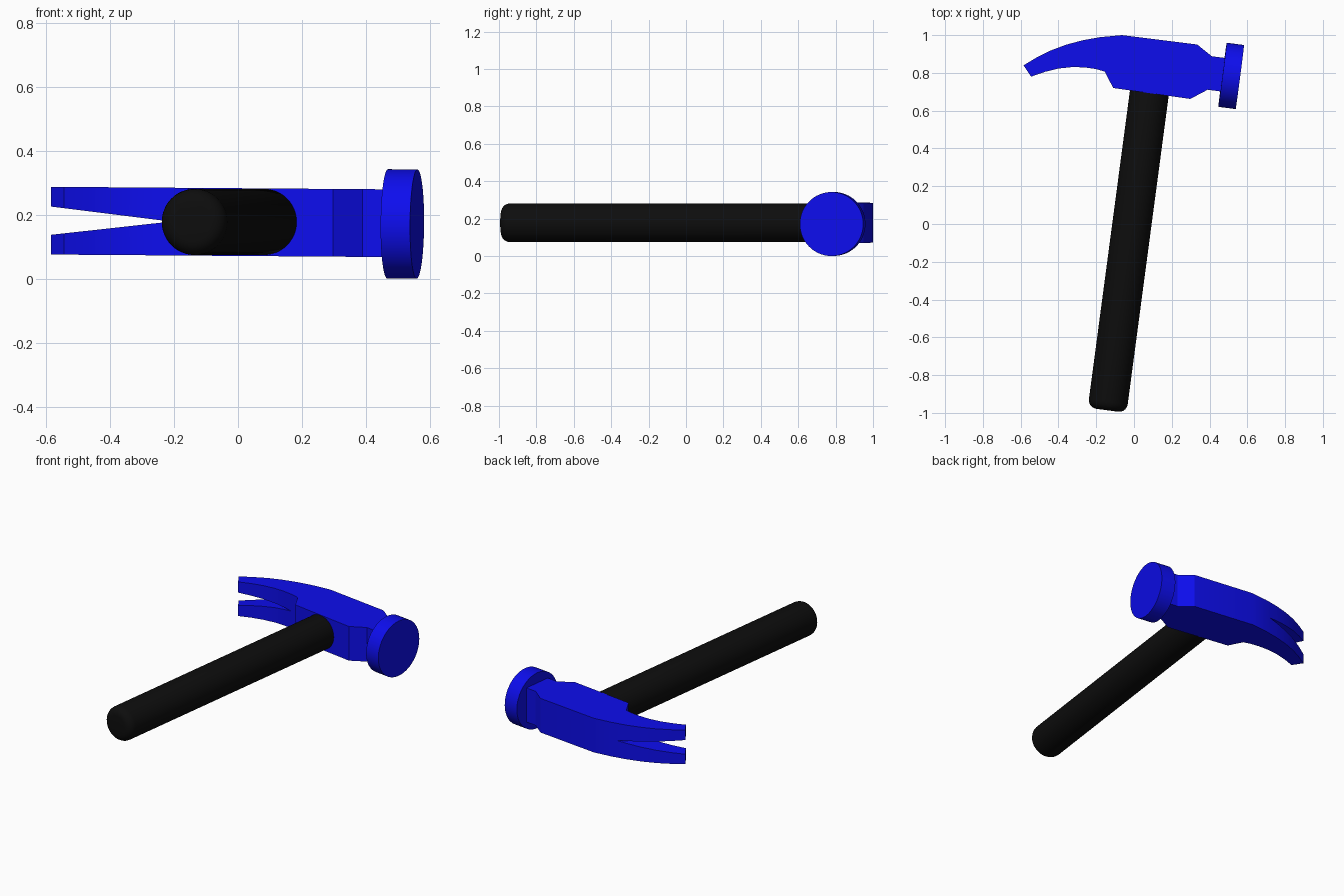
import bpy, bmesh, math
from mathutils import Vector

if "Cube" in bpy.data.objects:
    bpy.data.objects.remove(bpy.data.objects["Cube"])


def material(name, color):
    m = bpy.data.materials.new(name)
    m.diffuse_color = (*color, 1)
    m.use_nodes = True
    m.node_tree.nodes["Principled BSDF"].inputs["Base Color"].default_value = m.diffuse_color
    return m


blue = material("blue", (0.004, 0.004, 0.85))
black = material("black", (0.004, 0.004, 0.004))


def centre_z(x):
    # the head leans very slightly along its length
    return 0.1775 - 0.0075 * x


def prism(name, low, high, mat):
    # closed solid between two matching outlines
    n = len(low)
    faces = [tuple(range(n))[::-1], tuple(range(n, 2 * n))]
    faces += [(i, (i + 1) % n, n + (i + 1) % n, n + i) for i in range(n)]
    me = bpy.data.meshes.new(name)
    me.from_pydata(low + high, [], faces)
    bm = bmesh.new()
    bm.from_mesh(me)
    bmesh.ops.recalc_face_normals(bm, faces=bm.faces)
    bm.to_mesh(me)
    bm.free()
    me.materials.append(mat)
    ob = bpy.data.objects.new(name, me)
    bpy.context.collection.objects.link(ob)
    return ob


def cylinder(name, a, b, radius, sides, mat):
    a, b = Vector(a), Vector(b)
    bpy.ops.mesh.primitive_cylinder_add(vertices=sides, radius=radius,
                                        depth=(b - a).length, location=(a + b) / 2)
    ob = bpy.context.object
    ob.name = name
    ob.rotation_euler = (b - a).to_track_quat('Z', 'Y').to_euler()
    ob.data.materials.append(mat)
    return ob


def smooth(ob):
    bpy.ops.object.select_all(action='DESELECT')
    ob.select_set(True)
    bpy.context.view_layer.objects.active = ob
    bpy.ops.object.shade_smooth_by_angle(angle=math.radians(25))


# head: side profile with curved claw, block and neck
profile = [(-0.585, 0.84), (-0.52, 0.879), (-0.44, 0.919), (-0.36, 0.949),
           (-0.27, 0.973), (-0.18, 0.989), (-0.065, 1.0),
           (0.335, 0.95), (0.412, 0.888), (0.50, 0.877),
           (0.47, 0.70), (0.39, 0.711), (0.298, 0.662),
           (-0.11, 0.72), (-0.155, 0.807), (-0.20, 0.82), (-0.26, 0.829),
           (-0.325, 0.831), (-0.40, 0.823), (-0.47, 0.806), (-0.545, 0.78)]
half = 0.106
head = prism("claw_head",
             [(x, y, centre_z(x) - half) for x, y in profile],
             [(x, y, centre_z(x) + half) for x, y in profile], blue)

# V-shaped nail slot cut through the claw
wedge = [(-0.21, 0.0), (-0.66, 0.053), (-0.66, -0.053)]
cutter = prism("slot_cutter",
               [(x, 0.5, centre_z(x) + z) for x, z in wedge],
               [(x, 1.2, centre_z(x) + z) for x, z in wedge], blue)
cutter.hide_render = True
cut = head.modifiers.new("slot", 'BOOLEAN')
cut.operation = 'DIFFERENCE'
cut.solver = 'EXACT'
cut.object = cutter
bpy.context.view_layer.objects.active = head
bpy.ops.object.modifier_apply(modifier=cut.name)
bpy.data.objects.remove(cutter)
smooth(head)

# striking face disc
disc = cylinder("striking_face", (0.4685, 0.79, centre_z(0.4685) - 0.002),
                (0.5605, 0.778, centre_z(0.5605) - 0.002), 0.171, 64, blue)
smooth(disc)

# round handle with softened end
handle = cylinder("handle", (-0.142, -0.986, 0.178), (0.09, 0.76, 0.178), 0.1035, 48, black)
bevel = handle.modifiers.new("soft_end", 'BEVEL')
bevel.width = 0.045
bevel.segments = 5
bevel.limit_method = 'ANGLE'
bevel.angle_limit = math.radians(40)
bpy.context.view_layer.objects.active = handle
bpy.ops.object.modifier_apply(modifier=bevel.name)
smooth(handle)
